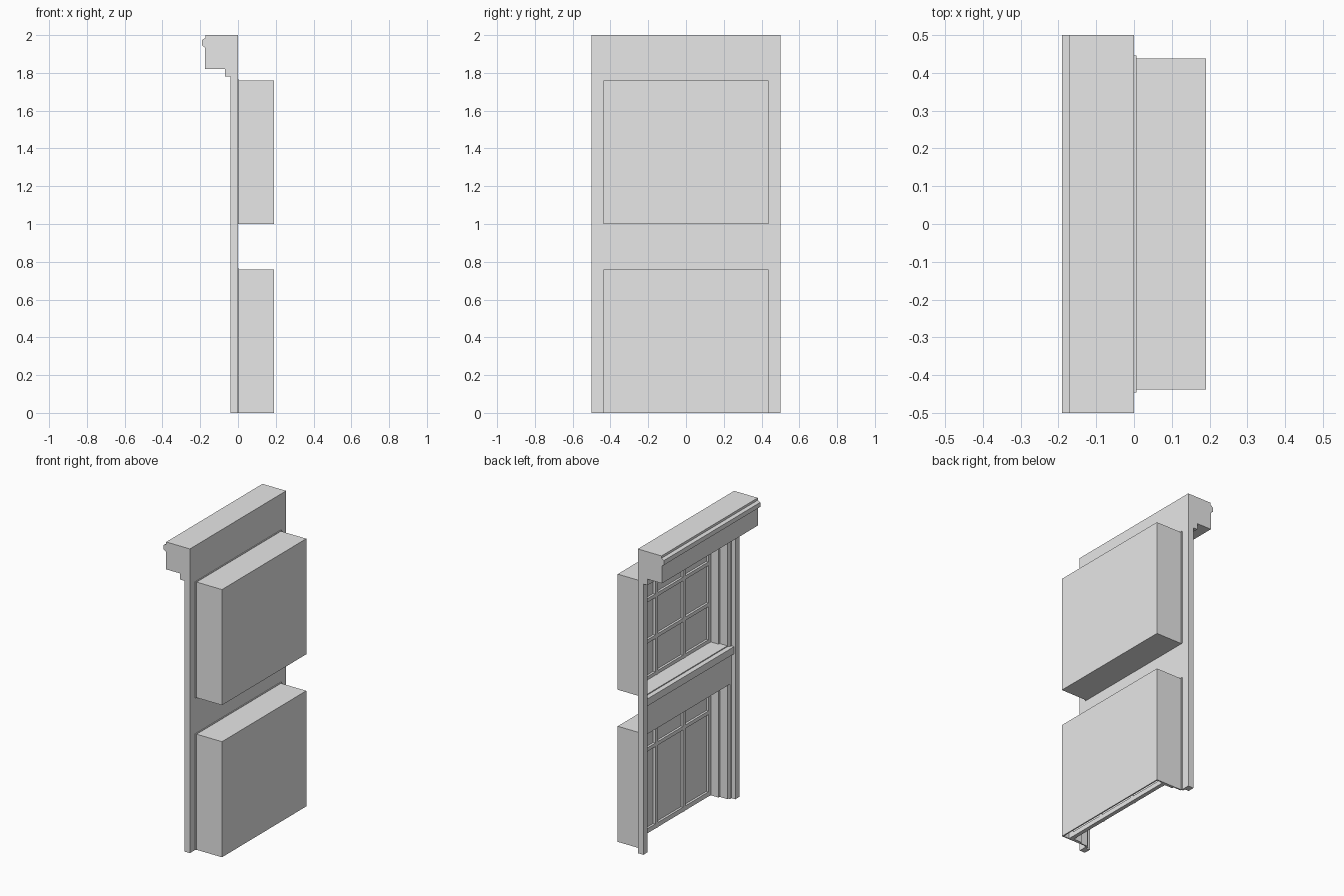
import bpy, bmesh
from mathutils import Vector

cube = bpy.data.objects.get("Cube")
if cube:
    bpy.data.objects.remove(cube, do_unlink=True)

stone = bpy.data.materials.new("plain grey")
stone.use_nodes = True
GREY = (0.8, 0.8, 0.8, 1)
stone.diffuse_color = GREY
stone.node_tree.nodes["Principled BSDF"].inputs["Base Color"].default_value = GREY


def finish(name, bm):
    bmesh.ops.recalc_face_normals(bm, faces=bm.faces)
    mesh = bpy.data.meshes.new(name)
    bm.to_mesh(mesh)
    bm.free()
    mesh.materials.append(stone)
    obj = bpy.data.objects.new(name, mesh)
    bpy.context.collection.objects.link(obj)
    return obj


def boxes(name, spans):
    """One object from boxes given as ((x0, x1), (y0, y1), (z0, z1))."""
    bm = bmesh.new()
    for span in spans:
        made = bmesh.ops.create_cube(bm, size=1)["verts"]
        for v in made:
            v.co = Vector([(a + b) / 2 + c * (b - a) for (a, b), c in zip(span, v.co)])
    return finish(name, bm)


def both_sides(x, y, z):
    return [(x, y, z), (x, (-y[1], -y[0]), z)]


def extrude_profile(name, points, half):
    """Extrude an x-z outline along y."""
    bm = bmesh.new()
    face = bm.faces.new([bm.verts.new((x, -half, z)) for x, z in points])
    out = bmesh.ops.extrude_face_region(bm, geom=[face])["geom"]
    bmesh.ops.translate(bm, vec=(0, 2 * half, 0),
                        verts=[g for g in out if isinstance(g, bmesh.types.BMVert)])
    return finish(name, bm)


# Wall: pilasters, stepped jamb strips, head band
boxes("pilasters", both_sides((-.04, 0), (.455, .5), (0, 1.8)))
boxes("jamb_strips", both_sides((-.012, 0), (.438, .455), (0, 1.8)))
boxes("head_band", [((-.012, 0), (-.455, .455), (1.755, 1.8))])

# Spandrel between storeys with projecting sill
boxes("spandrel", [((-.012, 0), (-.455, .455), (.755, 1))])
boxes("spandrel_sill", [((-.032, 0), (-.455, .455), (.955, 1.002))])

# Cornice running the full width
extrude_profile("cornice", [
    (0, 2), (-.172, 2), (-.172, 1.985), (-.19, 1.975), (-.19, 1.945),
    (-.175, 1.935), (-.175, 1.82), (-.07, 1.82), (-.07, 1.78),
    (-.04, 1.78), (0, 1.78)], .5)

W, H, T = .438, .76, .008


def storey(label, base, bars, floor):
    top = base + H
    # Projecting shell behind the window
    shell = [((.19 - T, .19), (-W, W), (base, top)),
             ((0, .19), (-W, W), (top - T, top))]
    shell += both_sides((0, .19), (W - T, W), (base, top))
    if floor:
        shell.append(((0, .19), (-W, W), (base, base + T)))
    boxes(label + "_room_shell", shell)

    # Thin flange where the shell meets the wall
    flange = both_sides((0, .006), (W, W + .008), (base, top + .004))
    flange.append(((0, .006), (-W, W), (top, top + .004)))
    boxes(label + "_flange", flange)

    # Reveal trim around the opening
    trim = both_sides((.055, .12), (.418, W - T), (base, top - T))
    trim.append(((.055, .12), (-.418, .418), (top - .022, top - T)))
    boxes(label + "_reveal_trim", trim)

    # Window frame, mullions and glazing bars
    bar_x = (.112, .14)
    frame = both_sides(bar_x, (.395, .43), (base, top - T))
    frame += both_sides(bar_x, (.13, .156), (base, top - T))
    rails = [(base, base + .03), (top - .045, top - T)]
    rails += [(base + b - .012, base + b + .012) for b in bars]
    frame += [((.114, .14), (-.43, .43), rail) for rail in rails]
    boxes(label + "_window_frame", frame)
    boxes(label + "_glass", [((.129, .135), (-.43, .43), (base + .01, top - T))])


storey("lower", 0, [.55], False)
storey("upper", 1, [.26, .53], True)
